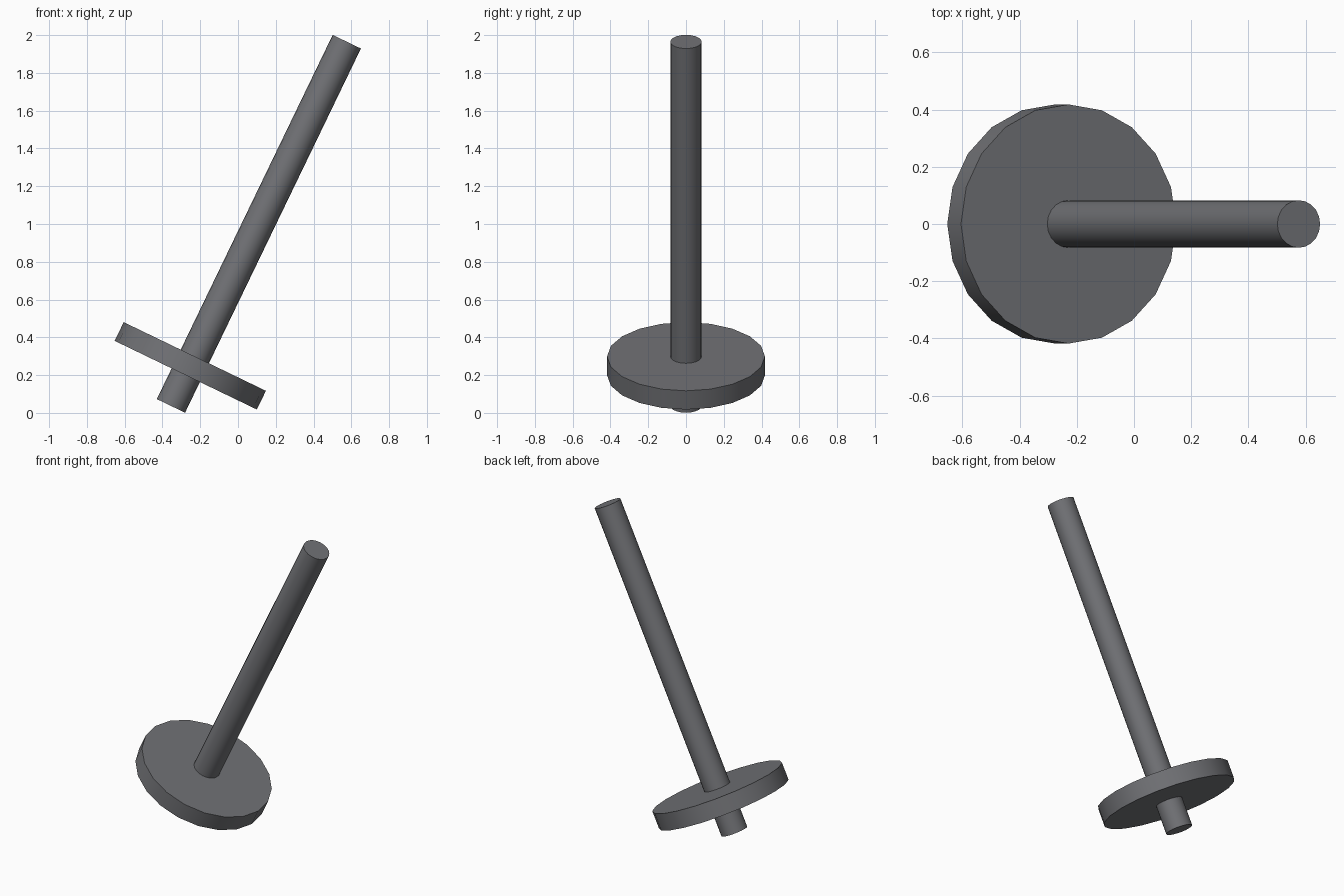
import bpy
import math
from mathutils import Vector

default = bpy.data.objects.get("Cube")
if default:
    bpy.data.objects.remove(default, do_unlink=True)

# One dark grey for the whole model
grey = bpy.data.materials.new("dark_grey")
grey.use_nodes = True
colour = (0.165, 0.168, 0.18, 1)
grey.diffuse_color = colour
grey.node_tree.nodes["Principled BSDF"].inputs["Base Color"].default_value = colour

# Leaning axis shared by both parts
bottom = Vector((-0.355, 0, 0.037))
top = Vector((0.576, 0, 1.965))
axis = top - bottom
tilt = math.atan2(axis.x, axis.z)


def cylinder(name, radius, length, fraction):
    """Round part centred at a fraction of the way up the axis."""
    bpy.ops.mesh.primitive_cylinder_add(
        vertices=20, radius=radius, depth=length,
        location=bottom + axis * fraction, rotation=(0, tilt, 0))
    part = bpy.context.object
    part.name = name
    part.data.materials.append(grey)
    bpy.ops.object.shade_smooth_by_angle(angle=math.radians(30))


# Long shaft, and the disc it passes through
cylinder("shaft", 0.083, axis.length, 0.5)
cylinder("disc", 0.418, 0.11, 0.11)
